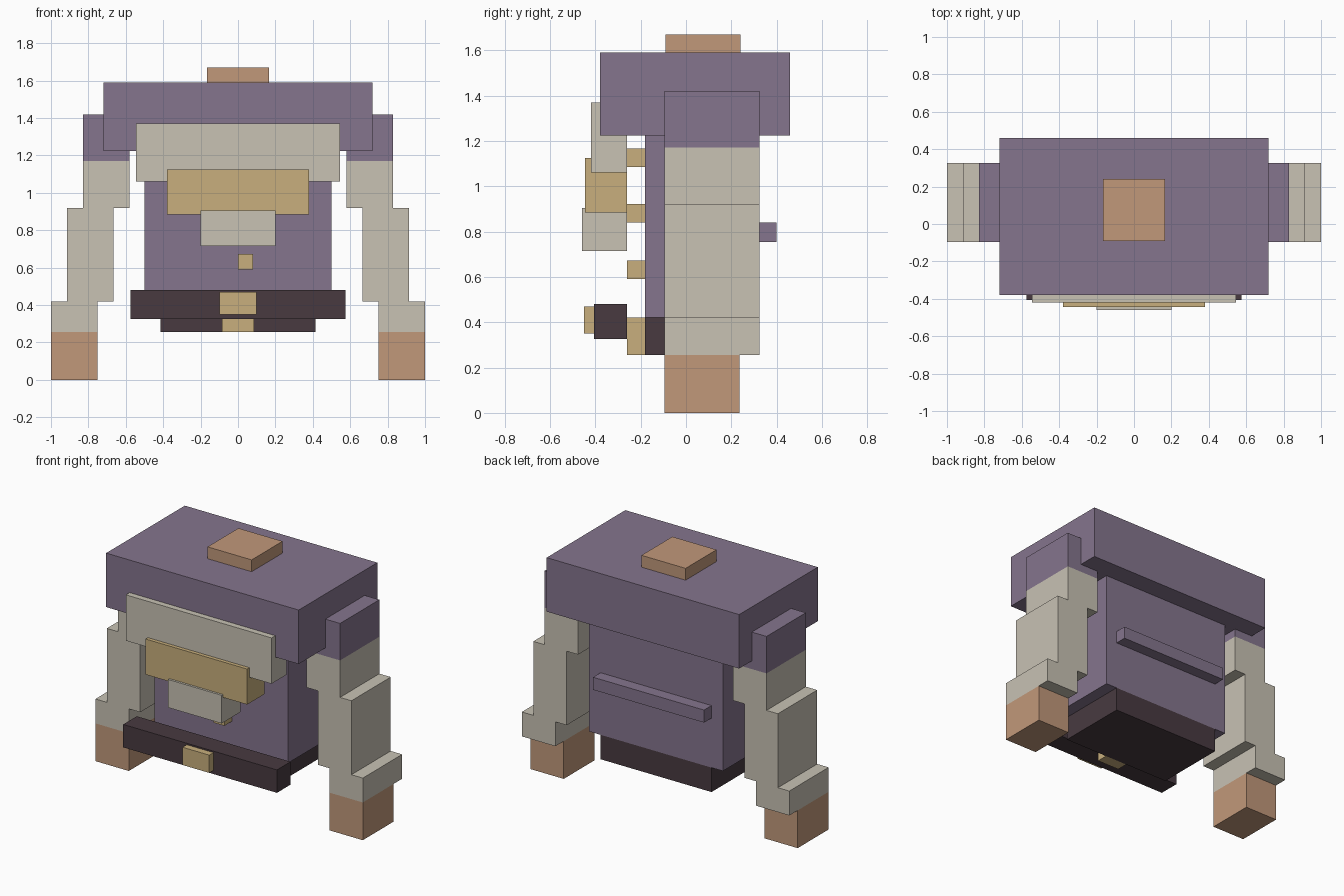
import bpy

if "Cube" in bpy.data.objects:
    bpy.data.objects.remove(bpy.data.objects["Cube"], do_unlink=True)


def make_material(name, rgb):
    linear = [((c / 255 + 0.055) / 1.055) ** 2.4 for c in rgb] + [1.0]
    mat = bpy.data.materials.new(name)
    mat.use_nodes = True
    mat.diffuse_color = linear
    mat.node_tree.nodes["Principled BSDF"].inputs["Base Color"].default_value = linear
    return mat


purple = make_material("dusty purple cloth", (133, 117, 141))
cream = make_material("cream cloth", (200, 194, 180))
skin = make_material("tan skin", (193, 152, 122))
gold = make_material("dull gold", (200, 175, 125))
dark = make_material("dark leather", (72, 58, 64))


def box(name, mat, x, y, z):
    """Axis-aligned box from its (low, high) range on each axis."""
    ranges = (x, y, z)
    bpy.ops.mesh.primitive_cube_add(size=1, location=[(a + b) / 2 for a, b in ranges])
    obj = bpy.context.object
    obj.name = name
    obj.scale = [b - a for a, b in ranges]
    bpy.ops.object.transform_apply(location=False, rotation=False, scale=True)
    obj.data.materials.append(mat)
    return obj


def centred(name, mat, half_width, y, z):
    return box(name, mat, (-half_width, half_width), y, z)


# Body
BODY_Y = (-0.18, 0.32)
centred("torso", purple, 0.5, BODY_Y, (0.42, 1.225))
centred("hips", dark, 0.415, BODY_Y, (0.255, 0.42))
centred("shoulders", purple, 0.72, (-0.38, 0.46), (1.225, 1.59))
centred("neck", skin, 0.165, (-0.09, 0.24), (1.59, 1.67))
centred("back_strap", purple, 0.415, (0.32, 0.4), (0.755, 0.84))

# Layered chest trim, narrowing downward
centred("upper_bib", cream, 0.545, (-0.42, -0.26), (1.06, 1.37))
centred("middle_bib", gold, 0.38, (-0.445, -0.26), (0.885, 1.125))
centred("lower_bib", cream, 0.2, (-0.46, -0.26), (0.715, 0.905))

# Buttons
for i, z in enumerate((0.59, 0.84, 1.085)):
    box(f"button_{i + 1}", gold, (0, 0.08), (-0.26, -0.18), (z, z + 0.082))

# Belt
centred("belt", dark, 0.575, (-0.405, -0.26), (0.325, 0.48))
centred("buckle", gold, 0.1, (-0.45, -0.405), (0.35, 0.47))
centred("hip_clasp", gold, 0.085, (-0.26, -0.18), (0.255, 0.42))

# Stepped arms, mirrored: name, material, inner x, back y, z range
ARM_PARTS = (
    ("sleeve_cap", purple, 0.58, 0.325, (1.17, 1.42)),
    ("upper_arm", cream, 0.58, 0.325, (0.92, 1.17)),
    ("forearm", cream, 0.665, 0.325, (0.42, 0.92)),
    ("cuff", cream, 0.75, 0.325, (0.255, 0.42)),
    ("hand", skin, 0.75, 0.235, (0, 0.255)),
)
for side, sign in (("left", 1), ("right", -1)):
    for part, mat, inner, back, z in ARM_PARTS:
        x = tuple(sorted((sign * inner, sign * (inner + 0.25))))
        box(f"{side}_{part}", mat, x, (-0.095, back), z)
